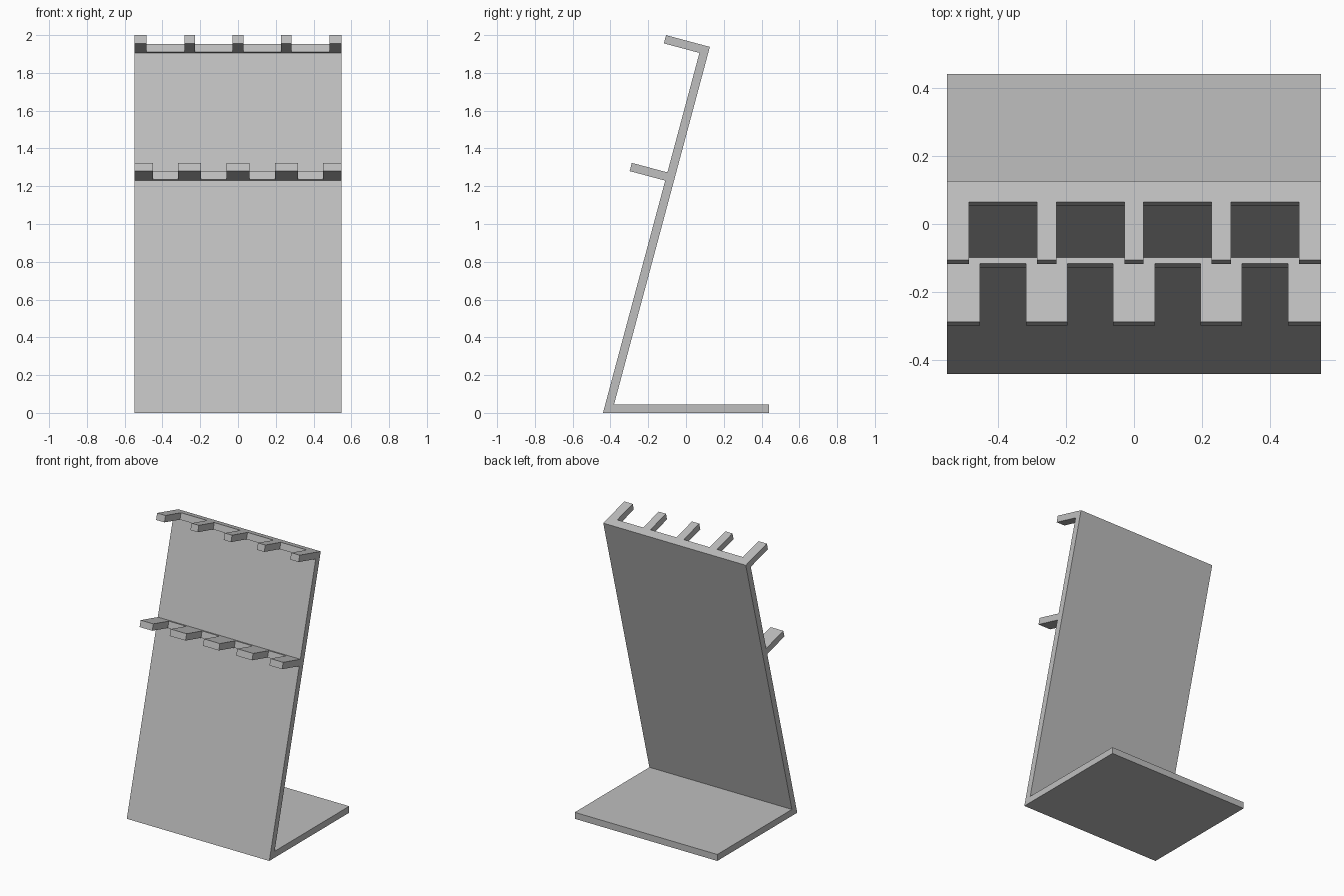
import bpy, bmesh
from math import sin, cos, tan, radians
from mathutils import Vector

cube = bpy.data.objects.get("Cube")
if cube:
    bpy.data.objects.remove(cube, do_unlink=True)

WIDTH, DEPTH, THICK = 1.097, 0.879, 0.045
LEAN = radians(15)
TOP = 2.018            # length of the leaning panel
FRONT = -DEPTH / 2

grey = bpy.data.materials.new("plain grey")
grey.use_nodes = True
colour = (0.52, 0.52, 0.52, 1)
grey.diffuse_color = colour
grey.node_tree.nodes["Principled BSDF"].inputs["Base Color"].default_value = colour


def on_panel(x, along, back):
    """Point at a distance up the leaning panel and behind its front face."""
    return Vector((x, FRONT + along * sin(LEAN) + back * cos(LEAN),
                   along * cos(LEAN) - back * sin(LEAN)))


def extrude_outline(name, points, offset):
    bm = bmesh.new()
    face = bm.faces.new([bm.verts.new(p) for p in points])
    result = bmesh.ops.extrude_face_region(bm, geom=[face], use_keep_orig=True)
    moved = [v for v in result["geom"] if isinstance(v, bmesh.types.BMVert)]
    bmesh.ops.translate(bm, verts=moved, vec=offset)
    bmesh.ops.recalc_face_normals(bm, faces=bm.faces)
    mesh = bpy.data.meshes.new(name)
    bm.to_mesh(mesh)
    bm.free()
    mesh.materials.append(grey)
    obj = bpy.data.objects.new(name, mesh)
    bpy.context.collection.objects.link(obj)
    return obj


# Foot and leaning panel, one folded profile
left = -WIDTH / 2
inner_along = (THICK + THICK * sin(LEAN)) / cos(LEAN)
extrude_outline("folded_stand", [
    Vector((left, FRONT, 0)),
    Vector((left, -FRONT, 0)),
    Vector((left, -FRONT, THICK)),
    on_panel(left, inner_along, THICK),
    on_panel(left, TOP, THICK),
    on_panel(left, TOP, 0),
], Vector((WIDTH, 0, 0)))


# Slotted racks: a narrow lip with five fingers around four gaps
def rack(name, along, gap, pitch=0.256, lip=-0.0185, tip=-0.195):
    outline = [(-WIDTH / 2, 0), (-WIDTH / 2, tip)]
    for i in range(4):
        centre = (i - 1.5) * pitch
        a, b = centre - gap / 2, centre + gap / 2
        outline += [(a, tip), (a, lip), (b, lip), (b, tip)]
    outline += [(WIDTH / 2, tip), (WIDTH / 2, 0)]
    down = on_panel(0, 0, 0) - on_panel(0, THICK, 0)
    extrude_outline(name, [on_panel(x, along, n) for x, n in outline], down)


rack("top_rack", TOP, 0.2)
rack("lower_rack", 1.318, 0.134)
